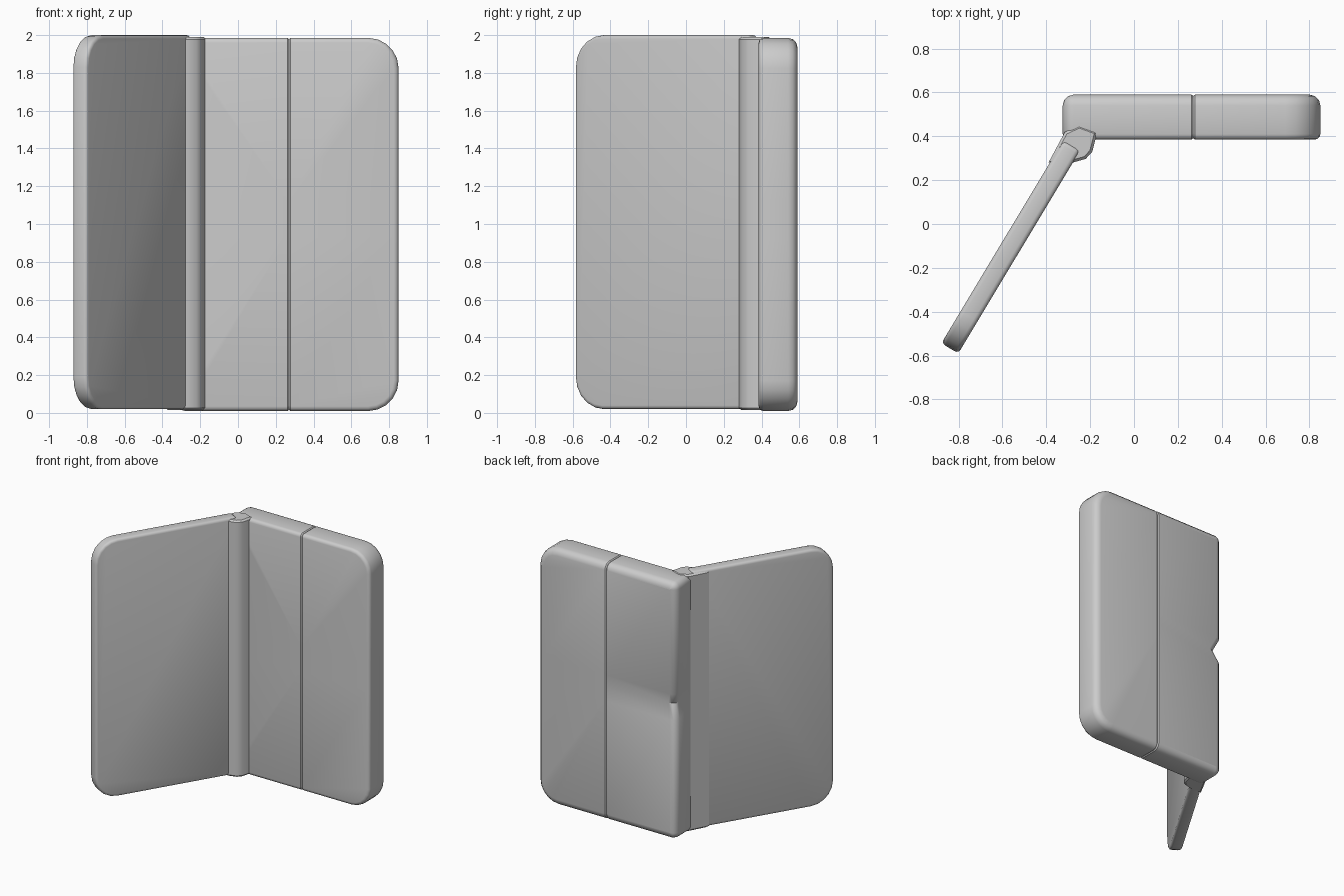
import bpy, bmesh, math
from mathutils import Matrix, Vector

if "Cube" in bpy.data.objects:
    bpy.data.objects.remove(bpy.data.objects["Cube"])


def finish(bm, name, matrix=Matrix()):
    bmesh.ops.recalc_face_normals(bm, faces=bm.faces[:])
    mesh = bpy.data.meshes.new(name)
    bm.to_mesh(mesh)
    bm.free()
    mesh.transform(matrix)
    mesh.shade_smooth()
    mesh.set_sharp_from_angle(angle=math.radians(32))
    ob = bpy.data.objects.new(name, mesh)
    bpy.context.collection.objects.link(ob)
    return ob


def rounded_outline(length, z0, z1, r_start, r_end, steps=5):
    pts = []
    corners = ((r_start, z0 + r_start, r_start, 180), (length - r_end, z0 + r_end, r_end, 270),
               (length - r_end, z1 - r_end, r_end, 0), (r_start, z1 - r_start, r_start, 90))
    for x, z, r, a0 in corners:
        for i in range(steps + 1):
            a = math.radians(a0 + 90 * i / steps)
            pts.append((x + r * math.cos(a), z + r * math.sin(a)))
    return pts


def slab(length, z0, z1, thick, r_start, r_end, bevel_front, bevel_back):
    """Rounded panel along +x, front face at y = 0, back face at y = thick."""
    bm = bmesh.new()
    face = bm.faces.new([bm.verts.new((x, 0, z)) for x, z in
                         rounded_outline(length, z0, z1, r_start, r_end)])
    ext = bmesh.ops.extrude_face_region(bm, geom=[face])["geom"]
    bmesh.ops.translate(bm, verts=[g for g in ext if isinstance(g, bmesh.types.BMVert)],
                        vec=(0, thick, 0))
    if not any(len(f.verts) > 4 and f.calc_center_median().y < 1e-5 for f in bm.faces):
        bm.faces.new([v for v in bm.verts if v.co.y < 1e-5])
    bmesh.ops.recalc_face_normals(bm, faces=bm.faces[:])
    for y, width in ((0, bevel_front), (thick, bevel_back)):
        rim = [e for e in bm.edges if all(abs(v.co.y - y) < 1e-5 for v in e.verts)]
        bmesh.ops.bevel(bm, geom=rim, offset=width, segments=3, profile=0.5,
                        affect='EDGES', clamp_overlap=True)
    return bm


def slice_at(bm, co, no):
    geom = bm.verts[:] + bm.edges[:] + bm.faces[:]
    bmesh.ops.bisect_plane(bm, geom=geom, plane_co=co, plane_no=no)


# Thick case body
bm = slab(1.175, 0.01, 1.985, 0.205, 0.05, 0.16, 0.025, 0.05)

# Seam groove around the body
seam = 0.595
for x in (seam - 0.008, seam, seam + 0.008):
    slice_at(bm, (x, 0, 0), (1, 0, 0))
for v in bm.verts:
    if abs(v.co.x - seam) < 1e-4:
        v.co.y = 0.1025 + (v.co.y - 0.1025) * 0.94
        v.co.z = 1.0 + (v.co.z - 1.0) * 0.994

# Thumb notch on the back edge beside the hinge
for z in (0.93, 1.04, 1.13):
    slice_at(bm, (0, 0, z), (0, 0, 1))
for v in bm.verts:
    if abs(v.co.z - 1.04) < 1e-4 and v.co.x < 0.06 and v.co.y > 0.14:
        v.co += Vector((0.035, -0.035, 0))
finish(bm, "case_body", Matrix.Translation((-0.325, 0.385, 0)))

# Thin open lid, swung out from the hinge
angle = math.radians(59)
place = Matrix.Translation((-0.84, -0.567, 0)) @ Matrix.Rotation(angle, 4, 'Z')
bm = slab(1.08, 0.02, 2.0, 0.09, 0.17, 0.02, 0.032, 0.032)
finish(bm, "lid", place @ Matrix.Translation((0, -0.045, 0)))

# Hinge spine joining lid and body
profile = [(-0.39, 0.28), (-0.28, 0.28), (-0.22, 0.297), (-0.19, 0.33),
           (-0.167, 0.42), (-0.25, 0.45), (-0.315, 0.42)]
bm = bmesh.new()
face = bm.faces.new([bm.verts.new((x, y, 0.015)) for x, y in profile])
top = bmesh.ops.extrude_face_region(bm, geom=[face])["geom"]
bmesh.ops.translate(bm, verts=[g for g in top if isinstance(g, bmesh.types.BMVert)],
                    vec=(0, 0, 1.975))
if len(bm.faces) < len(profile) + 2:
    bm.faces.new([v for v in bm.verts if v.co.z < 0.1])
bmesh.ops.recalc_face_normals(bm, faces=bm.faces[:])
ends = [e for e in bm.edges if abs(e.verts[0].co.z - e.verts[1].co.z) < 1e-5]
bmesh.ops.bevel(bm, geom=ends, offset=0.012, segments=1, affect='EDGES')
finish(bm, "hinge_spine")
